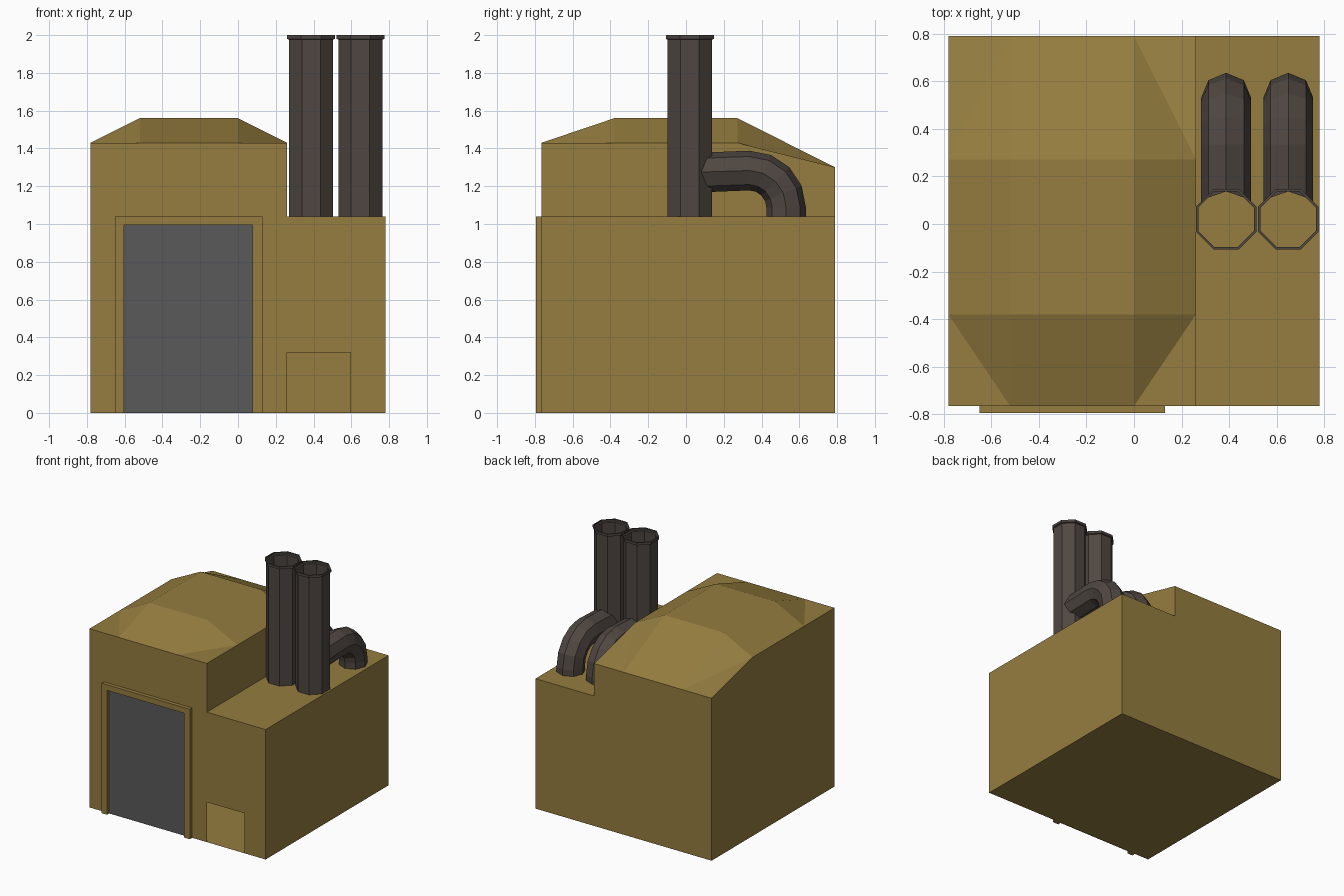
import bpy, bmesh
from math import sin, cos, pi, radians
from mathutils import Vector

if "Cube" in bpy.data.objects:
    bpy.data.objects.remove(bpy.data.objects["Cube"])


def material(name, rgb):
    m = bpy.data.materials.new(name)
    m.diffuse_color = (*rgb, 1)
    m.use_nodes = True
    m.node_tree.nodes["Principled BSDF"].inputs["Base Color"].default_value = m.diffuse_color
    return m


OCHRE = material("ochre", (0.30, 0.205, 0.050))
SOOT = material("dark_brown", (0.078, 0.062, 0.053))
GREY = material("door_grey", (0.10, 0.10, 0.10))


def make(name, faces, mat):
    """Object from a list of polygons (each a list of points), welded together."""
    bm = bmesh.new()
    for f in faces:
        bm.faces.new([bm.verts.new(p) for p in f])
    bmesh.ops.remove_doubles(bm, verts=bm.verts, dist=1e-4)
    bmesh.ops.recalc_face_normals(bm, faces=bm.faces)
    me = bpy.data.meshes.new(name)
    bm.to_mesh(me)
    bm.free()
    me.materials.append(mat)
    ob = bpy.data.objects.new(name, me)
    bpy.context.collection.objects.link(ob)
    return ob


def skin(rings):
    """Quads joining successive closed rings of points."""
    n = len(rings[0])
    return [[a[i], a[(i + 1) % n], b[(i + 1) % n], b[i]]
            for a, b in zip(rings, rings[1:]) for i in range(n)]


# Building shell: hollow, with a low opening in the front wall
XS = [-0.78, -0.52, 0.0, 0.26]
YS = [-0.765, -0.38, 0.272, 0.79]
L, R, F, B = XS[0], 0.78, YS[0], YS[3]
DECK = 1.04


def roof(i, j):
    z = 1.30 if j == 3 else 1.56 if i in (1, 2) and j in (1, 2) else 1.43
    return (XS[i], YS[j], z)


faces = []
# Domed roof: a 3 x 3 grid whose corner cells are split across the outer corner
for i in range(3):
    for j in range(3):
        a, b, c, d = roof(i, j), roof(i + 1, j), roof(i + 1, j + 1), roof(i, j + 1)
        if i != 1 and j != 1:
            if (i == 0) == (j == 0):
                faces += [[a, b, d], [b, c, d]]
            else:
                faces += [[a, b, c], [a, c, d]]
        else:
            faces.append([a, b, c, d])
# Walls, deck and floor
faces.append([(x, F, z) for x, z in
              [(L, 0), (0.26, 0), (0.26, 0.32), (0.595, 0.32), (0.595, 0), (R, 0),
               (R, DECK), (0.26, DECK)]] + [roof(i, 0) for i in (3, 2, 1, 0)])
faces.append([(L, B, 0), (R, B, 0), (R, B, DECK), (0.26, B, DECK)]
             + [roof(i, 3) for i in (3, 2, 1, 0)])
faces.append([(L, F, 0), (L, B, 0)] + [roof(0, j) for j in (3, 2, 1, 0)])
faces.append([(0.26, F, DECK), (0.26, B, DECK)] + [roof(3, j) for j in (3, 2, 1, 0)])
faces.append([(R, F, 0), (R, B, 0), (R, B, DECK), (R, F, DECK)])
faces.append([(0.26, F, DECK), (R, F, DECK), (R, B, DECK), (0.26, B, DECK)])
faces.append([(L, F, 0), (0.26, F, 0), (0.595, F, 0), (R, F, 0), (R, B, 0), (L, B, 0)])
make("building", faces, OCHRE)

# Door frame: a U profile standing proud of the front wall
U = [(-0.65, 0), (-0.65, 1.04), (0.13, 1.04), (0.13, 0),
     (0.077, 0), (0.077, 0.995), (-0.603, 0.995), (-0.603, 0)]
front = [(x, -0.795, z) for x, z in U]
back = [(x, F, z) for x, z in U]
make("door_frame", skin([front, back]) + [front, back], OCHRE)

# Door panel
D = F - 0.003
make("door", [[(-0.603, D, 0), (0.077, D, 0), (0.077, D, 0.995), (-0.603, D, 0.995)]], GREY)

# Chimneys (open octagonal tubes with a thin rim) and their elbow pipes
CY, AP, PR = 0.02, 0.117, 0.105


def octagon(cx, apothem, z):
    r = apothem / cos(pi / 8)
    return [(cx + r * cos(pi / 8 + k * pi / 4), CY + r * sin(pi / 8 + k * pi / 4), z)
            for k in range(8)]


def elbow_ring(cx, y, z, a):
    # a = 0: section of the horizontal run, a = 90 degrees: vertical run
    return [(cx + PR * cos(t), y + PR * sin(t) * sin(a), z + PR * sin(t) * cos(a))
            for t in (k * pi / 4 for k in range(8))]


for side, cx in (("left", 0.387), ("right", 0.648)):
    make(side + "_chimney", skin([octagon(cx, ap, z) for ap, z in
         [(AP, DECK), (AP, 1.976), (0.127, 1.98), (0.127, 2.0), (AP, 2.0)]]), SOOT)
    rings = []
    # First ring is fitted to the octagonal chimney wall
    rings.append([(x, CY + min(AP, AP * 2 ** 0.5 - abs(x - cx)), z)
                  for x, _, z in elbow_ring(cx, 0, 1.275, 0)])
    for k in range(5):
        a = radians(22.5 * k)
        rings.append(elbow_ring(cx, 0.335 + 0.195 * sin(a), 1.088 + 0.195 * cos(a), a))
    rings.append(elbow_ring(cx, 0.53, DECK, pi / 2))
    make(side + "_elbow_pipe", skin(rings), SOOT)
